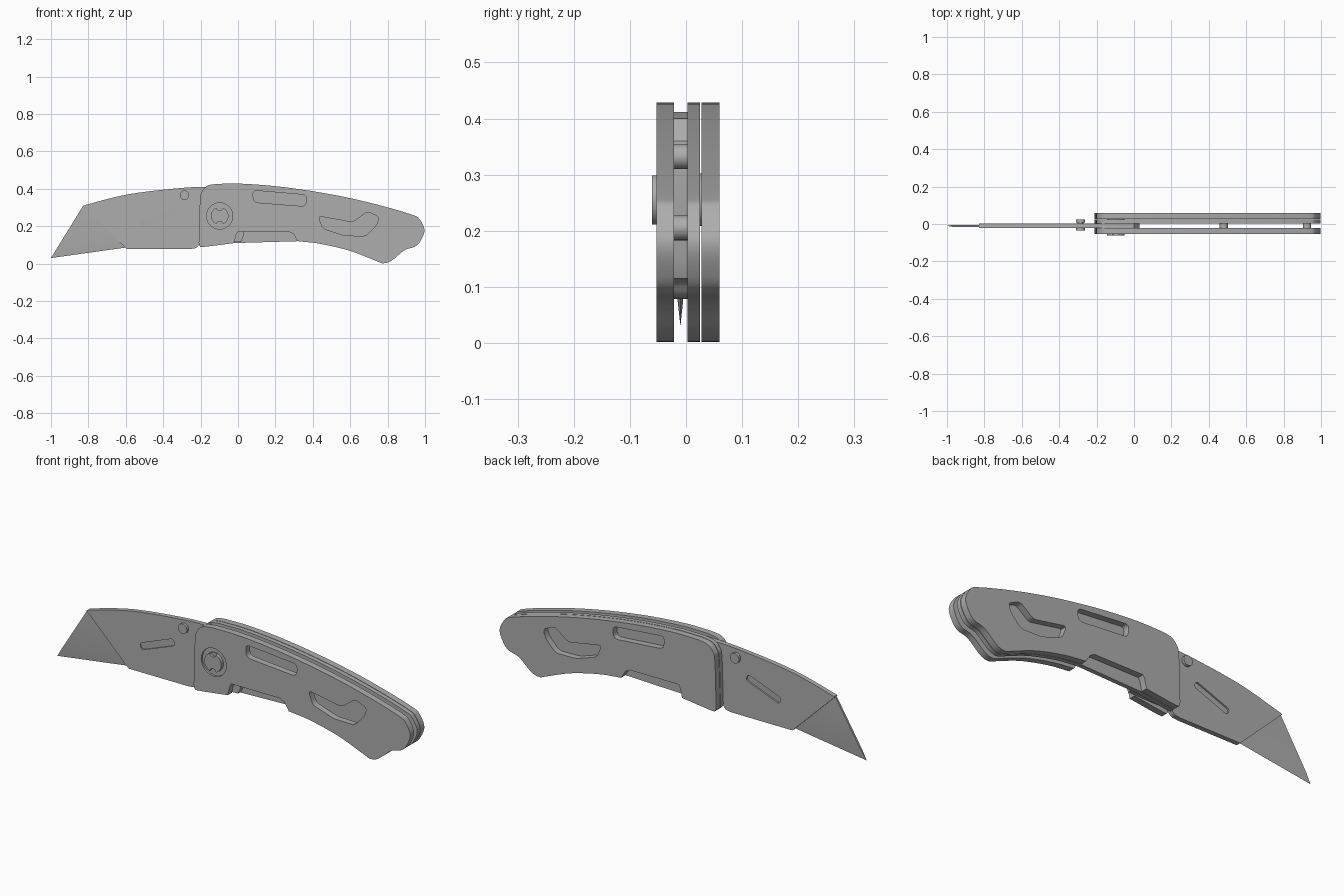
import bpy
import bmesh
from math import cos, sin, pi, radians
from mathutils import Vector

old = bpy.data.objects.get("Cube")
if old:
    bpy.data.objects.remove(old, do_unlink=True)

steel = bpy.data.materials.new("grey_steel")
steel.use_nodes = True
steel.diffuse_color = (0.42, 0.42, 0.42, 1)
steel.node_tree.nodes["Principled BSDF"].inputs["Base Color"].default_value = (0.42, 0.42, 0.42, 1)


def smooth(points, steps=6):
    """Catmull-Rom curve through an open run of (x, z) points."""
    p = [Vector(q) for q in points]
    p = [p[0] * 2 - p[1]] + p + [p[-1] * 2 - p[-2]]
    out = []
    for a, b, c, d in zip(p, p[1:], p[2:], p[3:]):
        for i in range(steps):
            t = i / steps
            out.append((b * 2 + (c - a) * t + (a * 2 - b * 5 + c * 4 - d) * t * t
                        + (b * 3 - a - c * 3 + d) * t ** 3) / 2)
    return out + [p[-2]]


def rounded(points, radius, steps=5):
    """Closed polygon with every corner rounded off."""
    out = []
    n = len(points)
    for i in range(n):
        a, b, c = (Vector(points[(i + k) % n]) for k in (-1, 0, 1))
        u, v = a - b, c - b
        r = min(radius, u.length * 0.45, v.length * 0.45)
        s, e = b + u.normalized() * r, b + v.normalized() * r
        for k in range(steps + 1):
            t = k / steps
            out.append(s * (1 - t) ** 2 + b * 2 * t * (1 - t) + e * t * t)
    return out


def circle(x, z, r, n=32):
    return [(x + r * cos(2 * pi * i / n), z + r * sin(2 * pi * i / n)) for i in range(n)]


def finish(name, bm):
    bmesh.ops.recalc_face_normals(bm, faces=bm.faces)
    mesh = bpy.data.meshes.new(name)
    bm.to_mesh(mesh)
    bm.free()
    mesh.materials.append(steel)
    obj = bpy.data.objects.new(name, mesh)
    bpy.context.collection.objects.link(obj)
    return obj


def plate(name, outline, y0, y1):
    """Extrude an (x, z) outline from y0 to y1."""
    bm = bmesh.new()
    face = bm.faces.new([bm.verts.new((q[0], y0, q[1])) for q in outline])
    new = bmesh.ops.extrude_face_region(bm, geom=[face])["geom"]
    bmesh.ops.translate(bm, vec=(0, y1 - y0, 0),
                        verts=[g for g in new if isinstance(g, bmesh.types.BMVert)])
    return finish(name, bm)


def cut(obj, *cutters):
    for c in cutters:
        mod = obj.modifiers.new("cut", 'BOOLEAN')
        mod.operation, mod.solver, mod.object = 'DIFFERENCE', 'EXACT', c
    bpy.context.view_layer.objects.active = obj
    for mod in list(obj.modifiers):
        bpy.ops.object.modifier_apply(modifier=mod.name)


def drop(*objs):
    for o in objs:
        bpy.data.objects.remove(o, do_unlink=True)


# Handle silhouette, shared by both scales and the liner
front_corner = smooth([(-0.21, 0.11), (-0.203, 0.34), (-0.19, 0.39), (-0.16, 0.418), (-0.11, 0.427)])
back_curve = smooth([(-0.11, 0.427), (0.03, 0.427), (0.22, 0.412), (0.42, 0.384),
                     (0.6, 0.35), (0.77, 0.309), (0.93, 0.262), (0.97, 0.238),
                     (0.997, 0.18), (0.975, 0.12), (0.945, 0.09), (0.89, 0.072),
                     (0.82, 0.015), (0.775, 0.002), (0.74, 0.014), (0.6, 0.068),
                     (0.44, 0.106), (0.32, 0.12)])
heel = smooth([(-0.02, 0.11), (-0.18, 0.09), (-0.205, 0.095), (-0.21, 0.11)])
notch = [(0.295, 0.16), (0.27, 0.172), (0, 0.172), (-0.01, 0.155)]
handle = front_corner + back_curve[1:]
liner_outline = handle + heel[:-1]
scale_outline = handle + notch + heel[:-1]

# Through-cutters for the two windows of each scale
window = plate("window_cutter",
               rounded([(0.078, 0.392), (0.368, 0.367), (0.362, 0.306), (0.084, 0.328)], 0.025), -0.2, 0.2)
arrow = plate("arrow_cutter",
              rounded([(0.43, 0.254), (0.615, 0.22), (0.69, 0.278), (0.755, 0.25),
                       (0.74, 0.205), (0.685, 0.148), (0.57, 0.15), (0.453, 0.189)], 0.02), -0.2, 0.2)

# Pivot recess cutter
PX, PZ = -0.098, 0.255
bore = plate("bore_cutter", circle(PX, PZ, 0.07, 48), -0.2, -0.043)

front_scale = plate("front_scale", scale_outline, -0.053, -0.021)
cut(front_scale, window, arrow, bore)
back_scale = plate("back_scale", scale_outline, 0.028, 0.06)
cut(back_scale, window, arrow)
liner = plate("liner", liner_outline, 0.003, 0.025)
drop(window, arrow, bore)

# Pivot screw with two key notches
pivot = plate("pivot_screw", circle(PX, PZ, 0.047, 48), -0.061, 0.028)
keys = [plate("key_cutter", circle(PX, PZ + s * 0.047, 0.018, 16), -0.2, -0.048) for s in (1, -1)]
cut(pivot, *keys)
drop(*keys)

# Blade holder with an angled slot
holder_top = smooth([(-0.83, 0.307), (-0.8, 0.318), (-0.58, 0.372), (-0.286, 0.406), (-0.1, 0.412)])
holder_outline = holder_top + [(0.0, 0.4), (0.03, 0.36), (0.03, 0.15), (0.015, 0.115), (-0.19, 0.113)]
holder_outline += smooth([(-0.205, 0.105), (-0.225, 0.084), (-0.26, 0.078)])
holder_outline += [(-0.595, 0.078)]
holder = plate("blade_holder", holder_outline, -0.021, 0.003)
along = Vector((cos(radians(21)), sin(radians(21))))
across = Vector((-along.y, along.x))
mid = Vector((-0.435, 0.243))
slot = plate("slot_cutter", rounded([mid + along * (u * 0.1) + across * (v * 0.017)
                                     for u, v in ((-1, -1), (1, -1), (1, 1), (-1, 1))], 0.016), -0.2, 0.2)
cut(holder, slot)
drop(slot)

# Blade: flat body with a ground wedge along the cutting edge
MID_Y = -0.01
bm = bmesh.new()
edge = [bm.verts.new((x, MID_Y, z)) for x, z in ((-1, 0.03), (-0.25, 0.135))]
sides = []
for s in (-1, 1):
    sides.append([bm.verts.new((x, MID_Y + s * 0.005, z)) for x, z in
                  ((-0.972, 0.076), (-0.25, 0.19), (-0.25, 0.3), (-0.83, 0.306))])
for a, b, c, d in sides:
    bm.faces.new((a, b, c, d))
    bm.faces.new((edge[0], edge[1], b, a))
l, r = sides
bm.faces.new((l[3], l[2], r[2], r[3]))
bm.faces.new((edge[0], l[0], r[0]))
bm.faces.new((l[0], l[3], r[3], r[0]))
bm.faces.new((edge[1], r[1], l[1]))
bm.faces.new((l[1], r[1], r[2], l[2]))
finish("blade", bm)

# Thumb stud: two heads on a thin shaft
plate("stud_shaft", circle(-0.286, 0.366, 0.017, 24), -0.03, 0.018)
for name, y in (("stud_head_front", -0.034), ("stud_head_back", 0.009)):
    plate(name, circle(-0.286, 0.366, 0.025, 24), y, y + 0.014)

# Spacers between front scale and liner
for name, x, z in (("middle_spacer", 0.48, 0.332), ("tail_spacer", 0.925, 0.205)):
    plate(name, circle(x, z, 0.022, 24), -0.022, 0.004)

# Smooth curved rims, keep hard edges
for o in bpy.context.scene.objects:
    o.select_set(o.type == 'MESH')
bpy.context.view_layer.objects.active = front_scale
bpy.ops.object.shade_smooth_by_angle(angle=radians(30))
